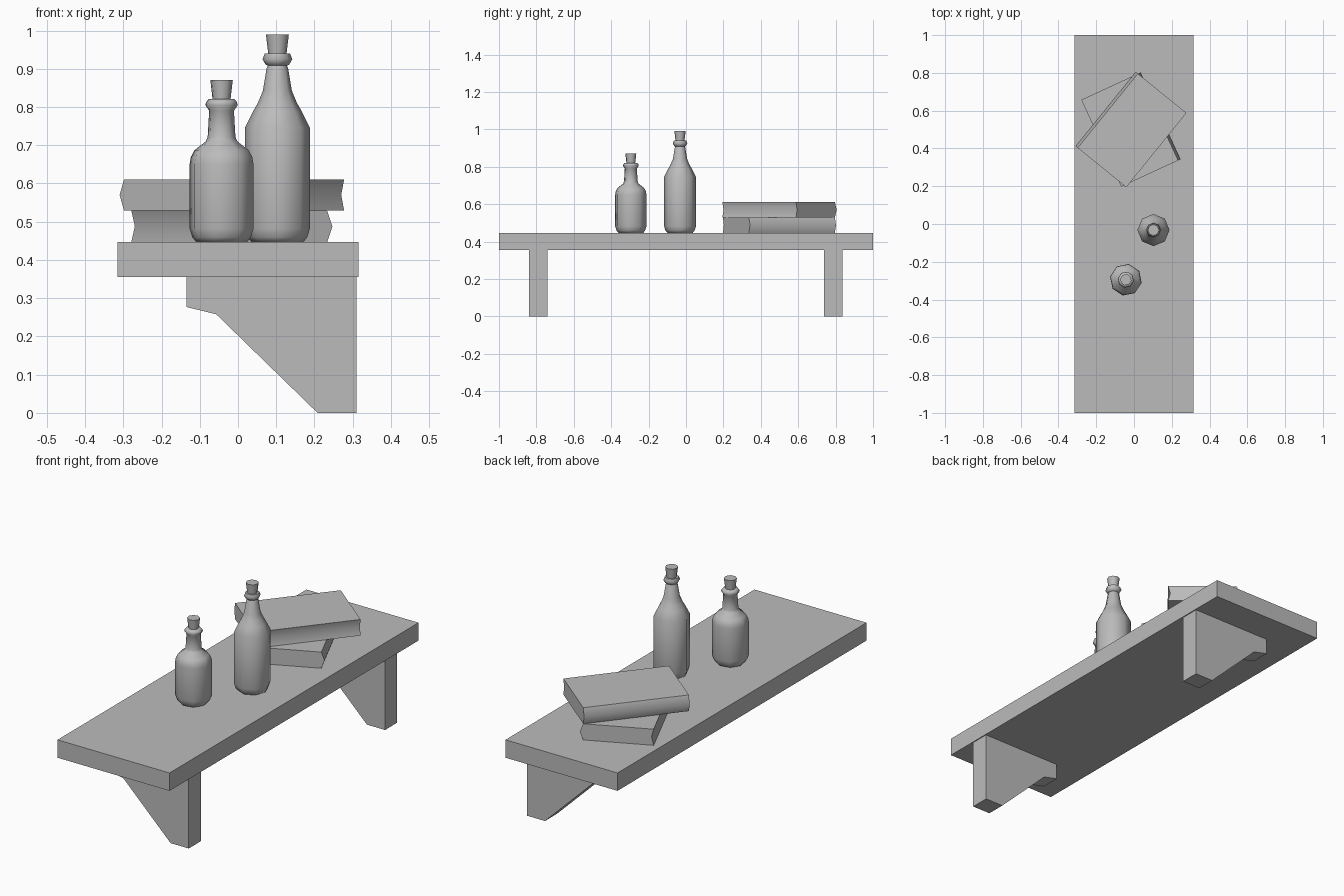
import bpy, math
from math import cos, sin, pi, radians

cube = bpy.data.objects.get("Cube")
if cube:
    bpy.data.objects.remove(cube, do_unlink=True)

grey = bpy.data.materials.new("plain grey")
grey.use_nodes = True
colour = (0.5, 0.5, 0.5, 1)
grey.diffuse_color = colour
grey.node_tree.nodes["Principled BSDF"].inputs["Base Color"].default_value = colour


def make(name, verts, faces, loc, turn=0, smooth=None):
    mesh = bpy.data.meshes.new(name)
    mesh.from_pydata(verts, [], faces)
    mesh.materials.append(grey)
    ob = bpy.data.objects.new(name, mesh)
    bpy.context.collection.objects.link(ob)
    ob.location = loc
    ob.rotation_euler.z = radians(turn)
    bpy.ops.object.select_all(action='DESELECT')
    ob.select_set(True)
    bpy.context.view_layer.objects.active = ob
    bpy.ops.object.mode_set(mode='EDIT')
    bpy.ops.mesh.select_all(action='SELECT')
    bpy.ops.mesh.normals_make_consistent(inside=False)
    bpy.ops.object.mode_set(mode='OBJECT')
    if smooth:
        bpy.ops.object.shade_smooth_by_angle(angle=radians(smooth))
    return ob


def prism(name, profile, depth, loc, turn=0, smooth=None):
    """Extrude an x-z profile along y, centred on the origin."""
    n = len(profile)
    verts = [(x, y, z) for y in (-depth / 2, depth / 2) for x, z in profile]
    faces = [(i, (i + 1) % n, (i + 1) % n + n, i + n) for i in range(n)]
    faces += [tuple(range(n)), tuple(range(n, 2 * n))]
    return make(name, verts, faces, loc, turn, smooth)


def lathe(name, profile, loc, turn=0, sides=8, smooth=60):
    """Spin a radius-height profile and cap both ends."""
    verts = [(r * cos(2 * pi * i / sides), r * sin(2 * pi * i / sides), z)
             for r, z in profile for i in range(sides)]
    faces = [(k * sides + i, k * sides + (i + 1) % sides,
              (k + 1) * sides + (i + 1) % sides, (k + 1) * sides + i)
             for k in range(len(profile) - 1) for i in range(sides)]
    faces += [tuple(range(sides)), tuple(range(len(verts) - sides, len(verts)))]
    return make(name, verts, faces, loc, turn, smooth)


# Shelf board
TOP = 0.447
prism("shelf_board", [(-.315, .356), (.315, .356), (.315, TOP), (-.315, TOP)], 2, (0, 0, 0))

# Wall brackets with a slanted underside
bracket = [(-.135, .356), (-.135, .277), (-.057, .258), (.208, 0), (.31, 0), (.31, .356)]
for name, y in (("front_bracket", -.79), ("back_bracket", .787)):
    prism(name, bracket, .097, (0, y, 0))

# Books: rounded spine on one side, hollow page edge on the other
h = .082
book = [(-.173, 0), (.158, 0), (.173, h / 2), (.158, h), (-.173, h), (-.163, h / 2)]
prism("lower_book", book, .506, (-.016, .5, TOP), 24.7, 45)
prism("upper_book", book, .506, (-.016, .5, TOP + h), 141, 45)

# Bottles, heights measured from the board
tall = [(.068, 0), (.078, .012), (.085, .035), (.085, .299), (.064, .341), (.051, .364),
        (.038, .395), (.028, .455), (.025, .461), (.031, .464), (.039, .478), (.033, .493)]
short = [(.068, 0), (.078, .012), (.085, .035), (.085, .203), (.082, .222), (.072, .24),
         (.042, .263), (.037, .275), (.033, .343), (.043, .358), (.041, .366), (.034, .374)]
for name, prof, x, y, turn in (("tall", tall, .103, -.032, 0), ("short", short, -.043, -.295, -11)):
    lathe(name + "_bottle", prof, (x, y, TOP), turn)
    # Flared cork stopper
    neck = prof[-1][1]
    lathe(name + "_cork", [(.023, neck - .01), (.024, neck), (.03, neck + .05)], (x, y, TOP), turn)
